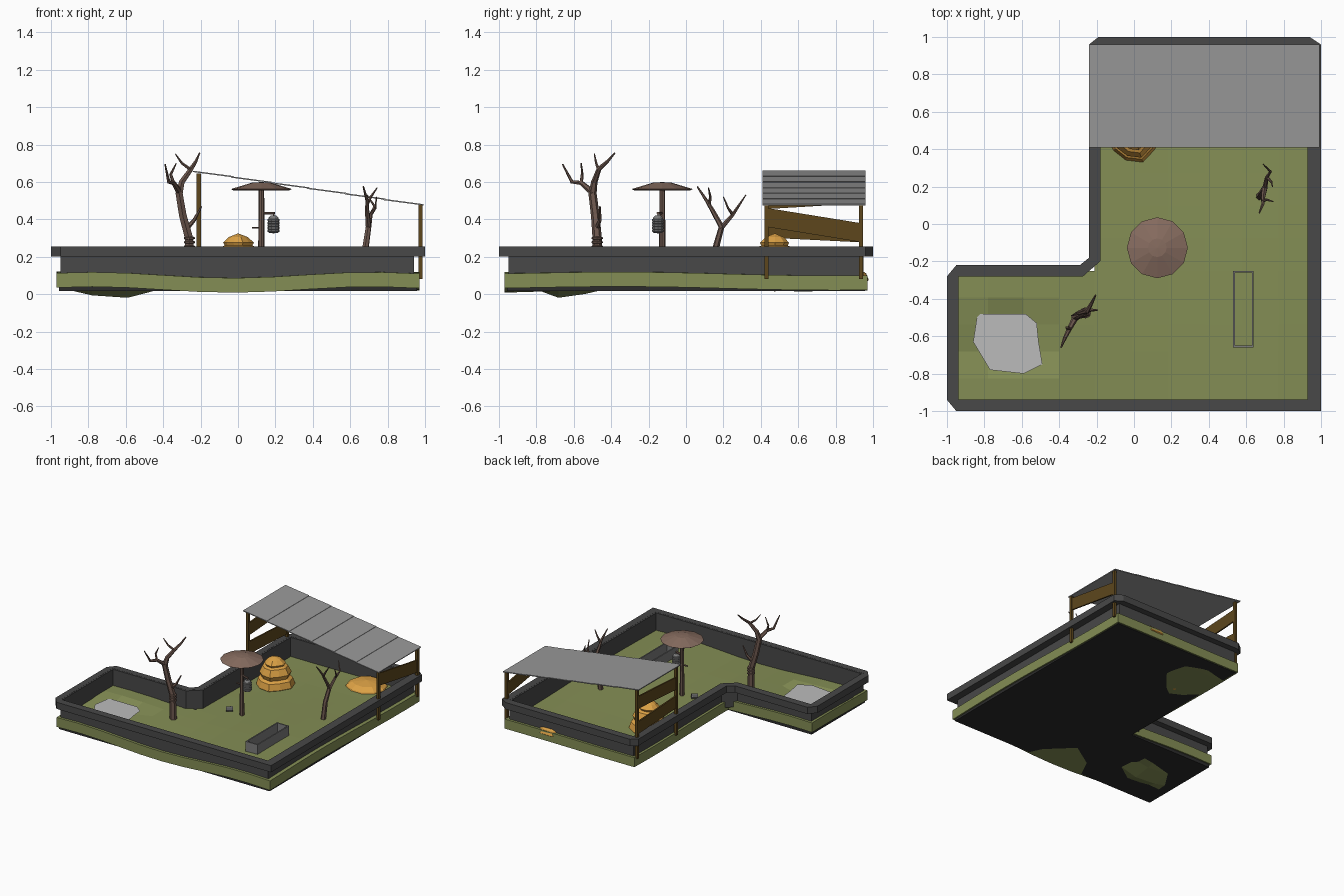
import bpy, bmesh, math, random
from mathutils import Vector, Matrix

if "Cube" in bpy.data.objects:
    bpy.data.objects.remove(bpy.data.objects["Cube"])

random.seed(4)


def mat(name, r, g, b):
    m = bpy.data.materials.new(name)
    m.diffuse_color = (r, g, b, 1)
    m.use_nodes = True
    m.node_tree.nodes["Principled BSDF"].inputs["Base Color"].default_value = m.diffuse_color
    return m


DARK = mat("dark_grey", .065, .065, .065)
BLACK = mat("underlay_black", .025, .025, .025)
GRASS = mat("grass", .23, .27, .09)
WOOD = mat("wood", .11, .062, .012)
BARK = mat("bark", .15, .095, .075)
THATCH = mat("canopy_brown", .24, .15, .115)
HAY = mat("hay", .72, .36, .06)
ROOF = mat("roof_grey", .32, .32, .32)
STEEL = mat("steel", .2, .2, .2)
WATER = mat("water", .5, .5, .5)


def finish(name, bm, material):
    bmesh.ops.remove_doubles(bm, verts=bm.verts, dist=1e-5)
    bmesh.ops.recalc_face_normals(bm, faces=bm.faces)
    me = bpy.data.meshes.new(name)
    bm.to_mesh(me)
    bm.free()
    ob = bpy.data.objects.new(name, me)
    me.materials.append(material)
    bpy.context.collection.objects.link(ob)
    return ob


def ring(name, outer, inner, z0, z1, material):
    bm = bmesh.new()
    loops = [[bm.verts.new((x, y, z)) for x, y in p]
             for p, z in ((outer, z0), (outer, z1), (inner, z1), (inner, z0))]
    n = len(outer)
    for k in range(4):
        a, b = loops[k], loops[(k + 1) % 4]
        for i in range(n):
            j = (i + 1) % n
            bm.faces.new((a[i], a[j], b[j], b[i]))
    return finish(name, bm, material)


def box(name, size, loc, material, rot=None):
    bm = bmesh.new()
    m = Matrix.Translation(loc) @ (rot or Matrix()) @ Matrix.Diagonal((*size, 1))
    bmesh.ops.create_cube(bm, size=1, matrix=m)
    return finish(name, bm, material)


def lathe(name, profile, sides, loc, material, jitter=0, xf=None):
    bm = bmesh.new()
    wob = [1 + random.uniform(-jitter, jitter) for _ in range(sides)]
    rows = [[bm.verts.new((r * wob[i] * math.cos(i * math.tau / sides),
                           r * wob[i] * math.sin(i * math.tau / sides), z))
             for i in range(sides)] for r, z in profile]
    for a, b in zip(rows, rows[1:]):
        for i in range(sides):
            j = (i + 1) % sides
            bm.faces.new((a[i], a[j], b[j], b[i]))
    bm.transform(Matrix.Translation(loc) @ (xf or Matrix()))
    return finish(name, bm, material)


def tubes(name, paths, material):
    # each path is a list of (x, y, z, radius)
    cu = bpy.data.curves.new(name, 'CURVE')
    cu.dimensions = '3D'
    cu.bevel_depth = 1
    cu.bevel_resolution = 1
    cu.use_fill_caps = True
    for path in paths:
        s = cu.splines.new('POLY')
        s.points.add(len(path) - 1)
        s.use_smooth = False
        for p, (x, y, z, r) in zip(s.points, path):
            p.co = (x, y, z, 1)
            p.radius = r
    tmp = bpy.data.objects.new(name + "_curve", cu)
    bpy.context.collection.objects.link(tmp)
    me = bpy.data.meshes.new_from_object(
        tmp.evaluated_get(bpy.context.evaluated_depsgraph_get()))
    bpy.data.objects.remove(tmp)
    ob = bpy.data.objects.new(name, me)
    me.materials.clear()
    me.materials.append(material)
    bpy.context.collection.objects.link(ob)


def spread(a, b, n):
    return [a + (b - a) * i / n for i in range(n + 1)]


# ground: L-shaped wavy slab with a dip for the pond
def height(x, y):
    h = .105 + .016 * math.cos(4.2 * (x + .78)) * (.55 - .45 * y)
    h += .008 * math.sin(3 * y + 2.5)
    return h - .065 * math.exp(-(((x + .67) / .17) ** 2 + ((y + .64) / .15) ** 2) ** 2)


def slab(name, inset, thick, drop, nz, material):
    e = .97 - inset
    xs = spread(-e, -.21 + inset, 4)[:-1] + spread(-.21 + inset, e, 6)
    ys = spread(-e, -.25 - inset, 5)[:-1] + spread(-.25 - inset, e, 7)
    bm = bmesh.new()
    grid = [[bm.verts.new((x, y, nz(x, y) - drop)) for y in ys] for x in xs]
    for i in range(len(xs) - 1):
        for j in range(len(ys) - 1):
            if i >= 4 or j < 5:
                bm.faces.new((grid[i][j], grid[i + 1][j], grid[i + 1][j + 1], grid[i][j + 1]))
    bmesh.ops.delete(bm, geom=[v for v in bm.verts if not v.link_faces], context='VERTS')
    ext = bmesh.ops.extrude_face_region(bm, geom=bm.faces[:], use_keep_orig=True)
    for v in ext['geom']:
        if isinstance(v, bmesh.types.BMVert):
            v.co.z -= thick
    return finish(name, bm, material)


slab("ground", 0, .078, 0, height, GRASS)
slab("underlay", .012, .03, 0, lambda x, y: .047, BLACK)

# pond surface
bm = bmesh.new()
pond = [(-.86, -.63), (-.84, -.5), (-.82, -.48), (-.58, -.48), (-.52, -.53),
        (-.51, -.63), (-.49, -.75), (-.59, -.8), (-.77, -.78)]
bm.faces.new([bm.verts.new((x, y, .118)) for x, y in reversed(pond)])
finish("pond_water", bm, WATER)

# wall and overhanging wall cap
ring("wall",
     [(-.95, -.95), (.94, -.95), (.94, .95), (-.19, .95), (-.19, -.19), (-.28, -.27), (-.95, -.27)],
     [(-.938, -.938), (.928, -.938), (.928, .938), (-.178, .938), (-.178, -.197),
      (-.275, -.282), (-.938, -.282)], .06, .254, DARK)
ring("wall_cap",
     [(-.95, -1), (1, -1), (1, .96), (.94, 1), (-.19, 1), (-.24, .96), (-.24, -.18),
      (-.29, -.22), (-.95, -.22), (-1, -.28), (-1, -.94)],
     [(-.95, -.95), (.94, -.95), (.94, .95), (.94, .95), (-.19, .95), (-.19, .95),
      (-.19, -.19), (-.28, -.27), (-.95, -.27), (-.95, -.27), (-.95, -.95)], .2, .255, DARK)

# shelter: posts, end boards and overlapping roof panels
for x, top in ((-.21, .645), (.975, .48)):
    for y in (.43, .935):
        box("shelter_post", (.022, .022, top - .08), (x, y, (top + .08) / 2), WOOD)
for x, z, tilt in ((.975, .37, -.16), (-.21, .52, .06), (-.21, .34, -.05)):
    box("shelter_board", (.012, .51, .1), (x, .68, z), WOOD, Matrix.Rotation(tilt, 4, 'X'))
slope = math.atan2(.18, 1.22)
panels = 6
for i in range(panels):
    t = (i + .5) / panels
    box("roof_panel", (1.235 / panels + .012, .55, .007),
        (-.235 + 1.22 * t, .685, .657 - .18 * t), ROOF,
        Matrix.Rotation(slope - .015, 4, 'Y'))

# canopy feeder: pole, roof, arm and hanging ribbed container
px, py = .125, -.127
lathe("feeder_pole", [(0, .08), (.018, .08), (.015, .57), (0, .57)], 8, (px, py, 0), BARK)
lathe("feeder_canopy", [(0, .562), (.15, .555), (.163, .562), (.05, .596), (0, .599)],
      12, (px, py, 0), THATCH)
tubes("feeder_arms", [[(px, py, .433, .008), (.195, -.15, .433, .008)],
                      [(px, py, .355, .006), (.075, py, .355, .006)],
                      [(.19, -.15, .435, .004), (.19, -.15, .41, .004)]], BARK)
ribs = [(0, .325), (.022, .327)]
for k in range(5):
    ribs += [(.033, .335 + .014 * k), (.033, .344 + .014 * k), (.028, .3465 + .014 * k)]
lathe("hanging_container", ribs + [(.026, .41), (.015, .42), (0, .42)], 10, (.19, -.15, 0), STEEL)

# small bucket lying under the canopy
lathe("fallen_bucket", [(0, -.025), (.018, -.025), (.022, .025), (.018, .025), (.015, -.018), (0, -.018)],
      8, (.012, -.13, .125), STEEL,
      xf=Matrix.Rotation(.7, 4, 'Z') @ Matrix.Rotation(math.pi / 2, 4, 'Y'))

# open feeding trough
ring("trough", [(.53, -.66), (.64, -.66), (.64, -.25), (.53, -.25)],
     [(.54, -.65), (.63, -.65), (.63, -.26), (.54, -.26)], .07, .2, STEEL)

# hay: tall tiered stack and low spread pile
lathe("hay_stack", [(0, .015), (.05, .02), (.12, .07), (.145, .1), (.13, .15), (.105, .165), (.12, .2),
                    (.095, .25), (.072, .26), (.08, .275), (.05, .305), (0, .325)],
      10, (0, .475, 0), HAY, .08)
lathe("hay_pile", [(0, .045), (.12, .05), (.155, .075), (.14, .11), (.1, .137), (0, .15)],
      10, (.59, .83, 0), HAY, .03, Matrix.Diagonal((1.1, 1, 1, 1)))

# bare trees
tubes("large_tree", [
    [(-.255, -.475, .08, .027), (-.262, -.475, .3, .025), (-.295, -.485, .42, .023),
     (-.315, -.5, .54, .022), (-.30, -.49, .6, .017), (-.25, -.465, .67, .013),
     (-.225, -.42, .71, .009), (-.205, -.38, .755, .004)],
    [(-.245, -.465, .66, .01), (-.3, -.48, .7, .007), (-.335, -.49, .75, .003)],
    [(-.31, -.495, .54, .018), (-.345, -.56, .595, .013), (-.37, -.61, .6, .01),
     (-.39, -.66, .695, .004)],
    [(-.345, -.56, .595, .01), (-.36, -.555, .64, .008), (-.33, -.56, .7, .003)],
    [(-.275, -.478, .35, .014), (-.235, -.46, .395, .01), (-.195, -.46, .47, .004)]], BARK)
for z in (.255, .278, .3):
    lathe("trunk_ring", [(.02, z - .008), (.03, z - .005), (.03, z + .003), (.02, z + .008)],
          8, (-.26, -.475, 0), BARK)
tubes("small_tree", [
    [(.67, .145, .08, .021), (.682, .16, .25, .018), (.698, .19, .36, .016),
     (.69, .14, .45, .012), (.69, .11, .5, .009), (.67, .06, .575, .004)],
    [(.69, .125, .48, .009), (.71, .13, .52, .007), (.745, .12, .57, .003)],
    [(.698, .185, .35, .014), (.71, .25, .425, .01), (.73, .28, .47, .007), (.69, .32, .53, .003)],
    [(.71, .25, .425, .009), (.735, .225, .46, .006), (.74, .2, .52, .003)]], BARK)
